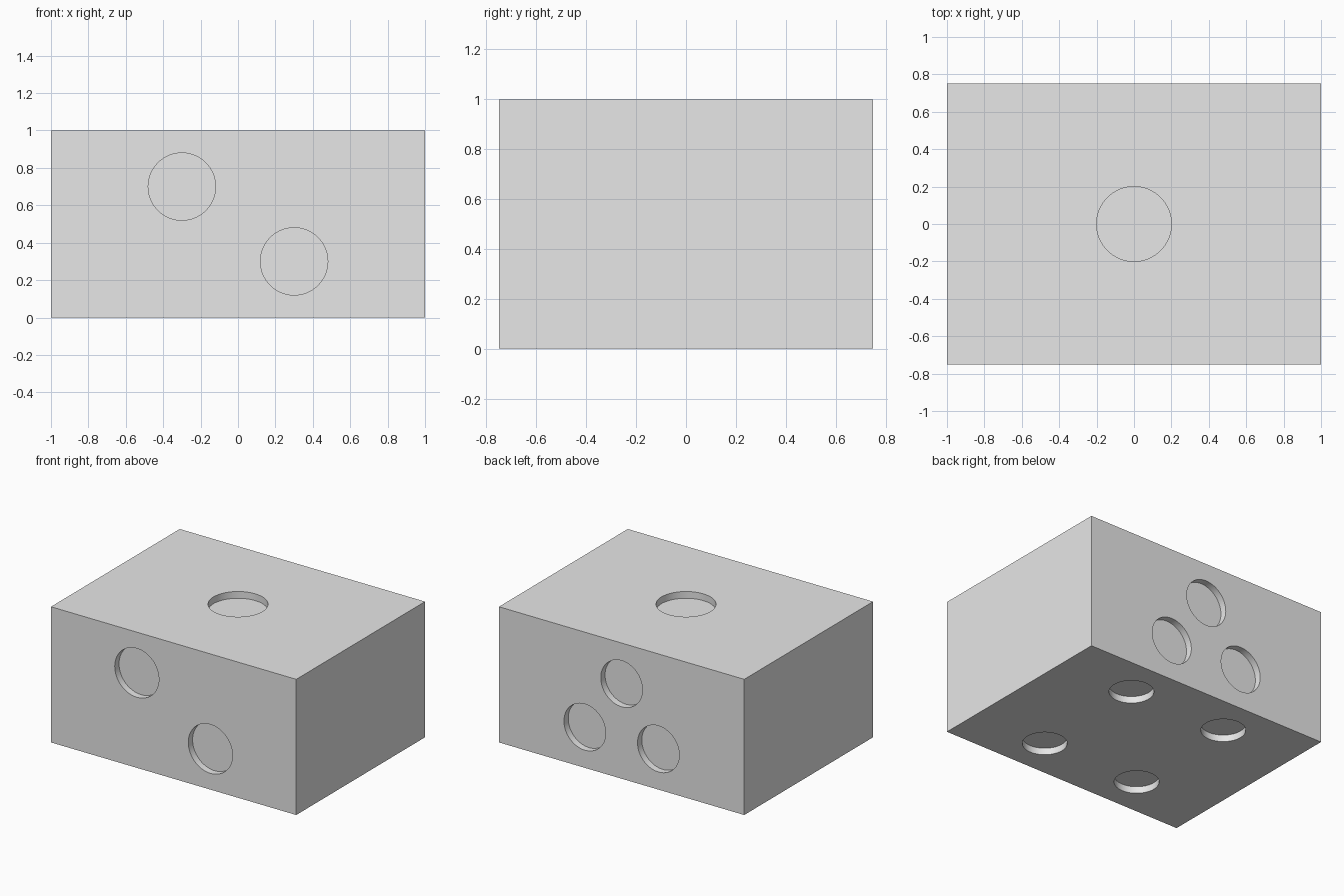
import bpy
import bmesh
from mathutils import Matrix, Vector

if "Cube" in bpy.data.objects:
    bpy.data.objects.remove(bpy.data.objects["Cube"], do_unlink=True)

SIZE = Vector((2.0, 1.5, 1.0))
DEPTH = 0.05
SEGMENTS = 96

# One flat grey for the whole block
grey = bpy.data.materials.new("light_grey")
grey.use_nodes = True
grey.diffuse_color = (0.8, 0.8, 0.8, 1)
grey.node_tree.nodes["Principled BSDF"].inputs["Base Color"].default_value = (0.8, 0.8, 0.8, 1)


def make_object(name, bm):
    mesh = bpy.data.meshes.new(name)
    bm.to_mesh(mesh)
    bm.free()
    mesh.materials.append(grey)
    obj = bpy.data.objects.new(name, mesh)
    bpy.context.collection.objects.link(obj)
    return obj


def add_plug(bm, centre, axis, radius):
    """Cylinder reaching DEPTH into the block and as far out of it."""
    turn = Vector(axis).to_track_quat("Z", "Y").to_matrix().to_4x4()
    bmesh.ops.create_cone(bm, cap_ends=True, segments=SEGMENTS, radius1=radius,
                          radius2=radius, depth=2 * DEPTH,
                          matrix=Matrix.Translation(centre) @ turn)


# Solid block
bm = bmesh.new()
bmesh.ops.create_cube(bm, size=1)
bmesh.ops.scale(bm, vec=SIZE, verts=bm.verts)
bmesh.ops.translate(bm, vec=(0, 0, SIZE.z / 2), verts=bm.verts)
block = make_object("block", bm)

# Round shallow recesses: one on top, two in front, three behind, four below
bm = bmesh.new()
half_y = SIZE.y / 2
add_plug(bm, (0, 0, SIZE.z), (0, 0, 1), 0.2)
for x, z in ((-0.3, 0.7), (0.3, 0.3)):
    add_plug(bm, (x, -half_y, z), (0, -1, 0), 0.18)
for x, z in ((0, 0.7), (-0.3, 0.3), (0.3, 0.3)):
    add_plug(bm, (x, half_y, z), (0, 1, 0), 0.17)
for x in (-0.4, 0.4):
    for y in (-0.45, 0.45):
        add_plug(bm, (x, y, 0), (0, 0, -1), 0.15)
cutter = make_object("recess_cutter", bm)
cutter.hide_render = True

# Cut the recesses, then drop the cutter
cut = block.modifiers.new("recesses", "BOOLEAN")
cut.operation = "DIFFERENCE"
cut.solver = "EXACT"
cut.object = cutter
bpy.ops.object.select_all(action="DESELECT")
block.select_set(True)
bpy.context.view_layer.objects.active = block
bpy.ops.object.modifier_apply(modifier=cut.name)
bpy.data.objects.remove(cutter, do_unlink=True)

# Smooth recess walls, sharp rims and corners
bpy.ops.object.shade_smooth_by_angle()
